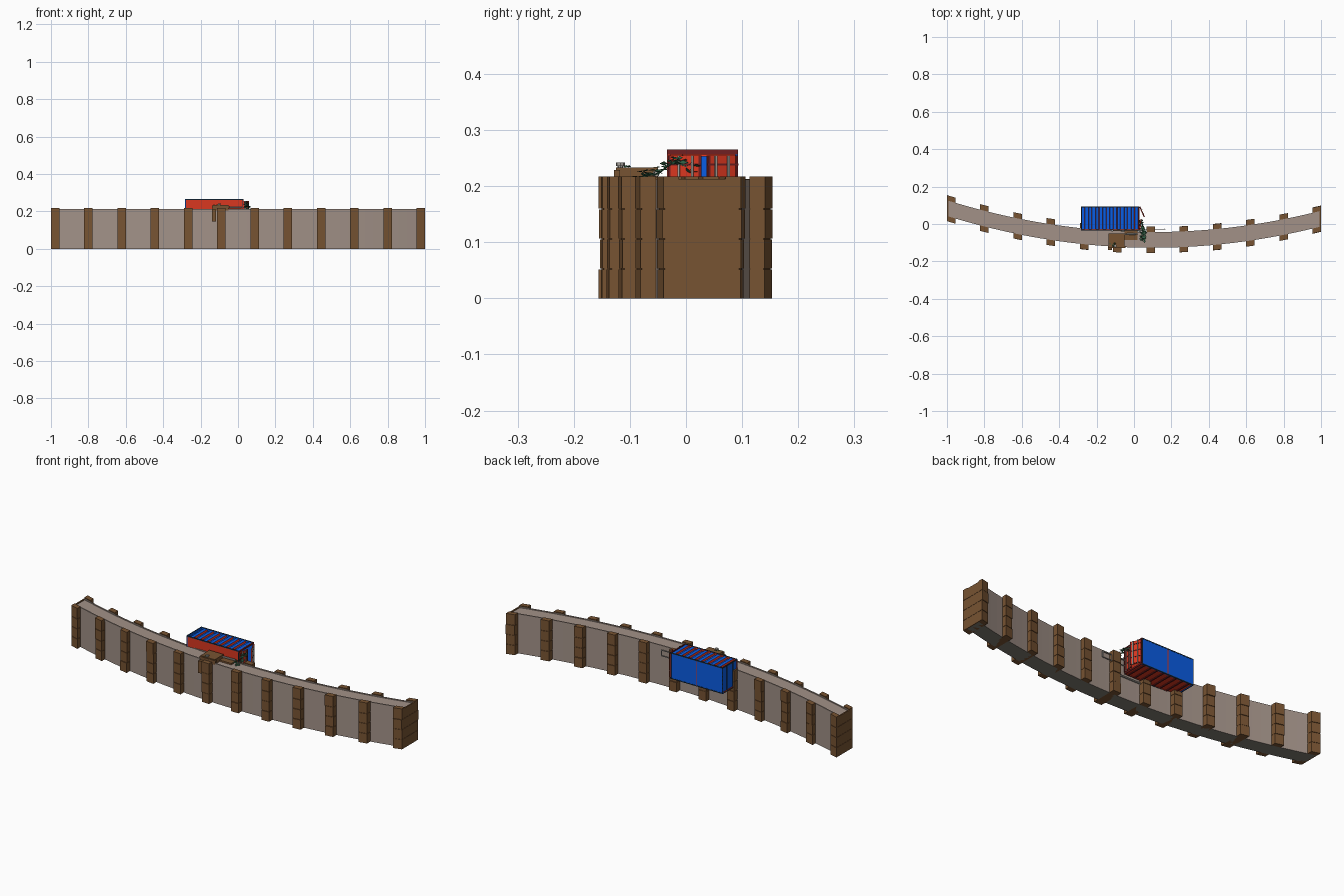
import bpy, bmesh, math, random
from mathutils import Vector, Matrix

if "Cube" in bpy.data.objects:
    bpy.data.objects.remove(bpy.data.objects["Cube"])

random.seed(4)

def mat(name, r, g, b):
    m = bpy.data.materials.new(name)
    m.diffuse_color = (r, g, b, 1)
    m.use_nodes = True
    m.node_tree.nodes["Principled BSDF"].inputs["Base Color"].default_value = m.diffuse_color
    return m

WOOD = mat("brown wood", 0.185, 0.087, 0.032)
STONE = mat("warm grey wall", 0.36, 0.285, 0.245)
DARK = mat("dark grey underside", 0.21, 0.195, 0.165)
RED = mat("container red", 0.70, 0.038, 0.014)
DRED = mat("dark red frame", 0.16, 0.014, 0.016)
BLUE = mat("container blue", 0.003, 0.11, 0.78)
NAVY = mat("dark blue frame", 0.012, 0.035, 0.07)
STEEL = mat("light grey steel", 0.38, 0.36, 0.33)
GREEN = mat("leaf green", 0.03, 0.12, 0.06)

def bend(x):
    # sideways sweep of the wall along its length
    return -0.085 + (x - 0.1) ** 2 / 7.12

def finish(name, bm, mats):
    me = bpy.data.meshes.new(name)
    bmesh.ops.recalc_face_normals(bm, faces=bm.faces)
    bm.to_mesh(me)
    bm.free()
    for m in mats:
        me.materials.append(m)
    ob = bpy.data.objects.new(name, me)
    bpy.context.collection.objects.link(ob)
    return ob

def add_box(bm, x0, x1, y0, y1, z0, z1, mi=0, M=None):
    ret = bmesh.ops.create_cube(bm, size=1)
    for v in ret["verts"]:
        v.co = Vector((x0 + (v.co.x + .5) * (x1 - x0), y0 + (v.co.y + .5) * (y1 - y0),
                       z0 + (v.co.z + .5) * (z1 - z0)))
        if M:
            v.co = M @ v.co
    for f in {f for v in ret["verts"] for f in v.link_faces}:
        f.material_index = mi
    return ret["verts"]

def box(name, x0, x1, y0, y1, z0, z1, m, M=None):
    bm = bmesh.new()
    add_box(bm, x0, x1, y0, y1, z0, z1, 0, M)
    return finish(name, bm, [m])

def rod(name, a, b, r, m, n=8):
    a, b = Vector(a), Vector(b)
    d = b - a
    bm = bmesh.new()
    M = Matrix.Translation((a + b) / 2) @ d.to_track_quat('Z', 'Y').to_matrix().to_4x4()
    bmesh.ops.create_cone(bm, cap_ends=True, segments=n, radius1=r, radius2=r, depth=d.length, matrix=M)
    return finish(name, bm, [m])

# curved wall: channel profile swept along the bend
profile = [(-.042, 0), (.042, 0), (.042, .212), (.036, .212), (.036, .208),
           (-.036, .208), (-.036, .212), (-.042, .212)]
bm = bmesh.new()
rings = []
N = 44
for i in range(N + 1):
    x = -.995 + 1.99 * i / N
    rings.append([bm.verts.new((x, bend(x) + y, z)) for y, z in profile])
for a, b in zip(rings, rings[1:]):
    for k in range(8):
        f = bm.faces.new((a[k], a[(k + 1) % 8], b[(k + 1) % 8], b[k]))
        f.material_index = 1 if k == 0 else 0
bm.faces.new(rings[0])
bm.faces.new(rings[-1])
finish("curved_wall", bm, [STONE, DARK])

# timber posts: four stacked blocks each, top block notched around the wall top
for i in range(12):
    cx = -.9775 + i * 1.955 / 11
    bm = bmesh.new()
    vs = []
    for k in range(4):
        z0 = k * .0535
        z1 = z0 + (.0515 if k < 3 else .043)
        d = .0695 + random.uniform(-.0015, .0015)
        vs += add_box(bm, cx - .0225, cx + .0225, -d, d, z0, z1)
        if k == 3:
            vs += add_box(bm, cx - .0225, cx + .0225, -d - .001, -.042, z0, .217)
            vs += add_box(bm, cx - .0225, cx + .0225, .042, d + .001, z0, .217)
    vs += add_box(bm, cx - .021, cx + .021, -.066, .066, 0.001, .2)
    if i in (0, 11):
        # thin plank closing the wall end
        ex = math.copysign(.9965, cx)
        vs += add_box(bm, ex - .0035, ex + .0035, -.045, .045, .16, .2125)
    for v in vs:
        v.co.y += bend(v.co.x)
    finish("timber_post_%d" % i, bm, [WOOD])

# container shell, open at the +x end
X0, X1, Y0, Y1, Z0, Z1 = -.283, .028, -.034, .093, .125, .263
box("container_front_side", X0, X1, Y0 + .001, Y0 + .006, Z0, Z1, RED)
box("container_back_side", X0, X1, Y1 - .006, Y1 - .001, Z0, Z1, BLUE)
box("container_far_end", X0 + .002, X0 + .006, Y0, Y1, Z0, Z1, BLUE)
box("container_floor", X0, X1, Y0 + .002, Y1 - .002, Z0 + .003, Z0 + .008, RED)

# corrugated roof: blue ridges and grooves with red sloping flanks
bm = bmesh.new()
pts = []
for i in range(8):
    x = X0 + .004 + i * .038
    for dx, z in ((0, .253), (.014, .253), (.0175, .2625), (.0345, .2625)):
        pts.append((x + dx, z))
pts.append((X1 - .003, .253))
cols = [[bm.verts.new((x, y, z)) for y in (Y0 + .004, Y1 - .004)] for x, z in pts]
for k, (a, b) in enumerate(zip(cols, cols[1:])):
    f = bm.faces.new((a[0], b[0], b[1], a[1]))
    f.material_index = k % 2
finish("corrugated_roof", bm, [BLUE, RED])
for i in range(8):
    x = X0 + .022 + i * .038
    box("floor_beam_%d" % i, x, x + .008, Y0 + .004, Y1 - .004, Z0 - .001, Z0 + .004, DRED)
box("back_side_stripe", -.13, -.126, Y1 - .003, Y1 - .0005, Z0, Z1, RED)
for i in range(2):
    y = Y0 + .035 + i * .05
    box("far_end_bar_%d" % i, X0, X0 + .003, y, y + .006, Z0, Z1, NAVY)

# container edge frame
bm = bmesh.new()
t = .005
for y in (Y0, Y1 - t):
    for z in (Z0, Z1 - t + .002):
        add_box(bm, X0, X1, y, y + t, z, z + t)
    for x in (X0, X1 - t):
        add_box(bm, x, x + t, y, y + t, Z0, Z1)
for z in (Z0, Z1 - t + .002):
    add_box(bm, X0, X0 + t, Y0, Y1, z, z + t)
finish("container_frame", bm, [NAVY])
box("door_header", X1 - .003, X1 + .002, Y0, Y1, Z1 - .007, Z1 + .002, DRED)
box("door_sill", X1 - .003, X1 + .002, Y0, Y1, Z0, Z0 + .008, DRED)

# two doors, one nearly shut and one ajar, with ribs and locking rods
def door(name, hinge_y, sign, angle):
    M = Matrix.Translation((X1, hinge_y, 0)) @ Matrix.Rotation(angle, 4, 'Z')
    bm = bmesh.new()
    add_box(bm, 0, .004, min(0, sign * .06), max(0, sign * .06), Z0 + .008, Z1 - .008, 0, M)
    for k in range(4):
        z = Z0 + .010 + k * .034
        add_box(bm, .002, .006, min(0, sign * .06), max(0, sign * .06), z, z + .003, 1, M)
    for k in (.003, .057):
        add_box(bm, .002, .006, sign * k - .002, sign * k + .002, Z0 + .008, Z1 - .008, 1, M)
    for k in (.02, .044):
        add_box(bm, .005, .009, sign * k - .002, sign * k + .002, Z0 + .004, Z1 - .008, 2, M)
    finish(name, bm, [RED, DRED, STEEL])

door("front_door", Y0 + .002, 1, -.12)
door("back_door", Y1 - .002, -1, .42)

# wooden platform on the wall top
box("platform_crate", -.135, -.05, -.125, -.05, .205, .233, WOOD)
box("platform_plank", -.05, .02, -.085, -.035, .206, .216, WOOD)
box("platform_lip", -.14, -.045, -.128, -.118, .217, .229, WOOD)
box("platform_bracket", -.138, -.118, -.14, -.12, .145, .21, WOOD)
rod("crate_knob_stem", (-.1, -.117, .232), (-.1, -.117, .236), .005, STEEL)
rod("crate_knob", (-.1, -.117, .236), (-.1, -.117, .242), .008, STEEL)
rod("top_pipe", (-.075, -.056, .222), (.02, -.052, .222), .005, STEEL)

# grey rail frame behind the wall
yb = -.028
for i, z in enumerate((.165, .195)):
    rod("rail_bar_%d" % i, (.03, yb, z), (.165, yb, z), .003, STEEL, 6)
for i, x in enumerate((.11, .165)):
    rod("rail_upright_%d" % i, (x, yb, .165), (x, yb, .195), .003, STEEL, 6)
rod("hanging_pipe", (-.07, -.036, .112), (.05, -.036, .112), .005, STEEL)

# trailing vine with small leaves
path = [(.03, .02, .225), (.04, -.02, .245), (.05, -.05, .222), (.045, -.09, .215)]
for i, (a, b) in enumerate(zip(path, path[1:])):
    rod("vine_stem_%d" % i, a, b, .0015, GREEN, 5)
bm = bmesh.new()

def leaf(p, s):
    M = Matrix.Translation(p) @ Matrix.Rotation(random.uniform(0, 6.28), 4, 'Z') \
        @ Matrix.Rotation(random.uniform(-.9, .9), 4, 'X')
    bm.faces.new([bm.verts.new(M @ (Vector(c) * s))
                  for c in ((-1, 0, 0), (0, -.6, .1), (1, 0, 0), (0, .6, .1))])

for a, b in zip(path, path[1:]):
    for k in range(18):
        p = Vector(a).lerp(Vector(b), random.random())
        p += Vector([random.uniform(-.014, .014), random.uniform(-.01, .01), random.uniform(-.003, .008)])
        leaf(p, random.uniform(.006, .011))
for k in range(8):
    leaf(Vector((random.uniform(-.13, -.1), random.uniform(-.12, -.1), .235)), .005)
finish("vine_leaves", bm, [GREEN])
